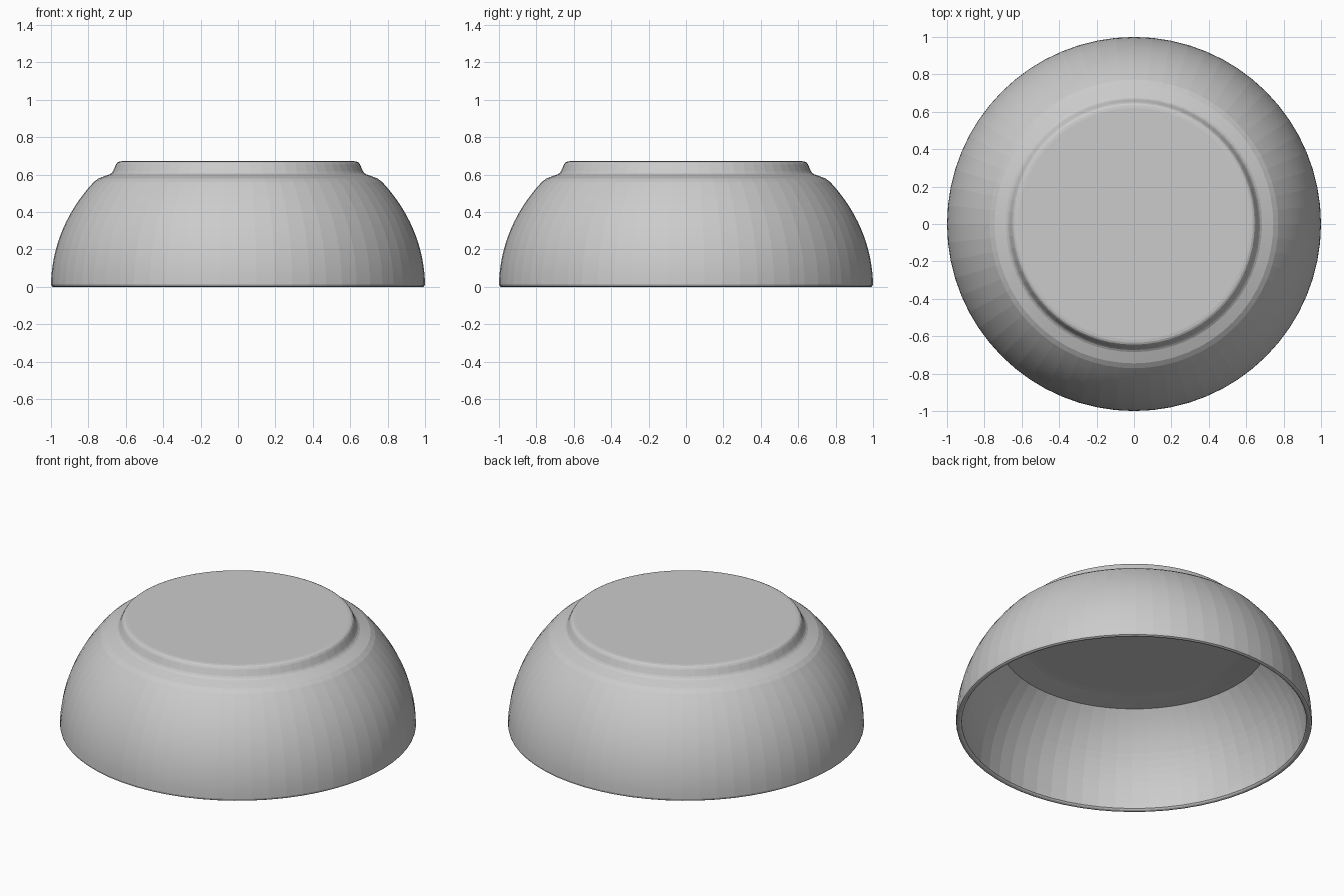
import bpy, bmesh
from math import sin, cos, asin, radians, pi
from mathutils import Matrix

if "Cube" in bpy.data.objects:
    bpy.data.objects.remove(bpy.data.objects["Cube"])

SEGMENTS = 64


def wall(radius, height, z0, z1, steps):
    """Elliptical arc of (radius, z) points from z0 up to z1."""
    a0, a1 = asin(z0 / height), asin(z1 / height)
    angles = [a0 + (a1 - a0) * i / steps for i in range(steps + 1)]
    return [(radius * cos(a), height * sin(a)) for a in angles]


def lathe(name, profile):
    """Revolve a profile about z; radius 0 points become single poles."""
    bm = bmesh.new()
    rings = []
    for r, z in profile:
        n = 1 if r == 0 else SEGMENTS
        rings.append([bm.verts.new((r * cos(2 * pi * i / SEGMENTS), r * sin(2 * pi * i / SEGMENTS), z))
                      for i in range(n)])
    for a, b in zip(rings, rings[1:]):
        for i in range(SEGMENTS):
            j = (i + 1) % SEGMENTS
            quad = [a[i % len(a)], a[j % len(a)], b[j % len(b)], b[i % len(b)]]
            bm.faces.new(list(dict.fromkeys(quad)))
    bmesh.ops.recalc_face_normals(bm, faces=bm.faces[:])
    mesh = bpy.data.meshes.new(name)
    bm.to_mesh(mesh)
    bm.free()
    obj = bpy.data.objects.new(name, mesh)
    bpy.context.collection.objects.link(obj)
    return obj


# Inner surface, rim, outer wall and foot of the overturned bowl
inner = [(0, 0.55), (0.60, 0.55), (0.63, 0.548), (0.68, 0.54)] + wall(0.968, 0.84, 0.01, 0.53, 14)[::-1]
rim = [(0.974, 0.003), (0.98, 0), (0.99, 0), (0.997, 0.004)]
outer = wall(1.0, 0.88, 0.015, 0.56, 16)
foot = [(0.745, 0.58), (0.71, 0.593), (0.685, 0.602), (0.674, 0.61), (0.667, 0.62),
        (0.652, 0.655), (0.645, 0.665), (0.635, 0.67), (0.62, 0.672), (0, 0.672)]

bowl = lathe("bowl", inner + rim + outer + foot)
bpy.context.view_layer.objects.active = bowl
bowl.select_set(True)
bpy.ops.object.shade_smooth_by_angle(angle=radians(3))
